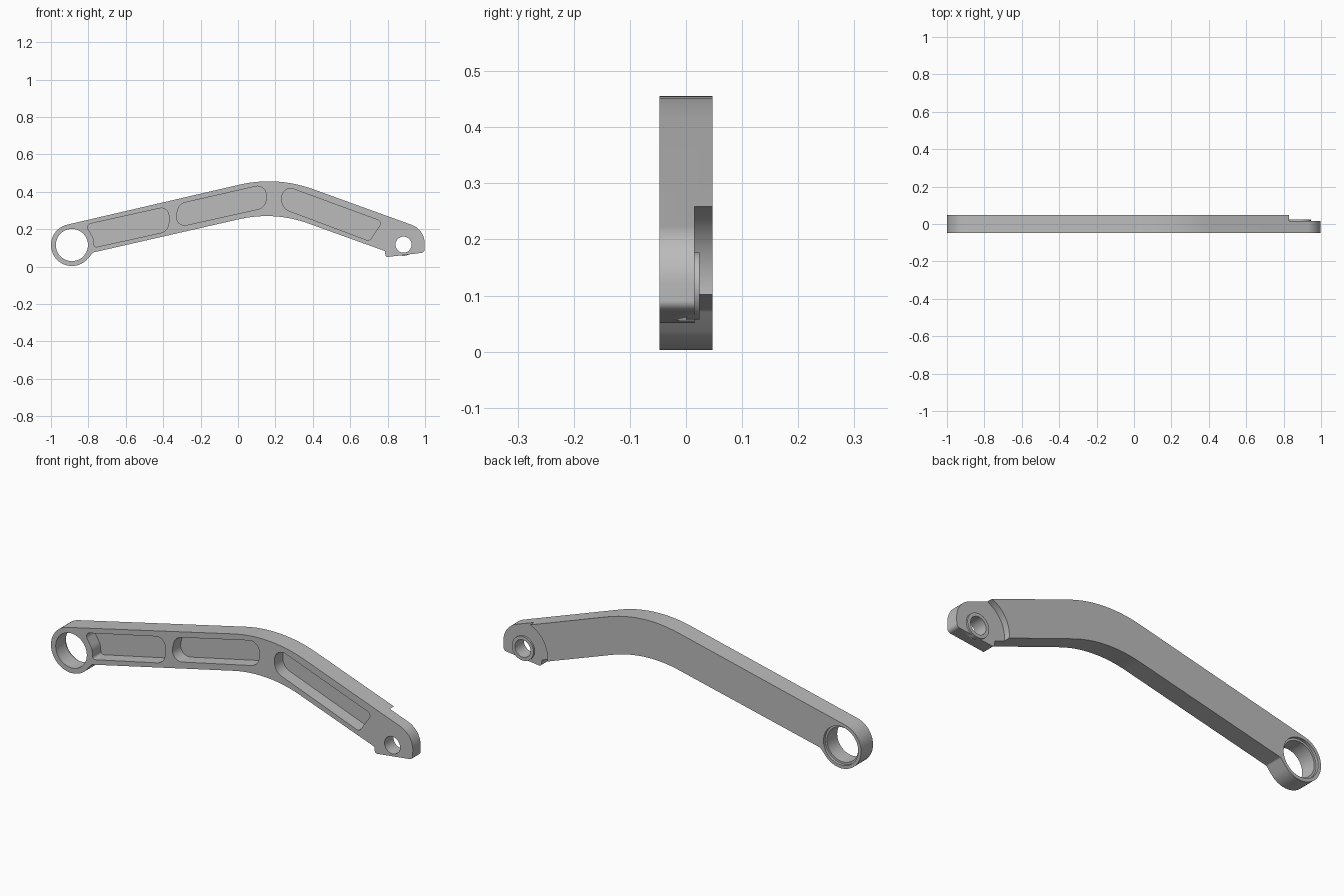
import bpy, bmesh, math
from mathutils import Vector

if "Cube" in bpy.data.objects:
    bpy.data.objects.remove(bpy.data.objects["Cube"])

GREY = (0.5, 0.5, 0.5, 1)
metal = bpy.data.materials.new("satin_grey")
metal.use_nodes = True
metal.diffuse_color = GREY
metal.node_tree.nodes["Principled BSDF"].inputs["Base Color"].default_value = GREY

FRONT, BACK, EAR_BACK, FLOOR = -0.047, 0.047, 0.015, 0.018
EYE, EAR = (-0.888, 0.115), (0.885, 0.117)


def arc(center, radius, start, end, steps):
    angles = [math.radians(start + (end - start) * i / steps) for i in range(steps + 1)]
    return [(center[0] + radius * math.cos(a), center[1] + radius * math.sin(a)) for a in angles]


def fillet(corners, steps=8):
    """Round each (x, z, radius) corner of a closed profile; radius 0 stays sharp."""
    out = []
    for i, (x, z, r) in enumerate(corners):
        p = Vector((x, z))
        if r == 0:
            out.append((x, z))
            continue
        a = (Vector(corners[i - 1][:2]) - p).normalized()
        b = (Vector(corners[(i + 1) % len(corners)][:2]) - p).normalized()
        half = a.angle(b) / 2
        start, end = p + a * r / math.tan(half), p + b * r / math.tan(half)
        center = p + (a + b).normalized() * r / math.sin(half)
        u, v = start - center, end - center
        for k in range(steps + 1):
            w = u.lerp(v, k / steps).normalized() * r
            out.append(tuple(center + w))
    return out


def prism(name, profile, y0, y1):
    """Extrude an xz profile from y0 to y1."""
    bm = bmesh.new()
    face = bm.faces.new([bm.verts.new((x, y0, z)) for x, z in profile])
    top = bmesh.ops.extrude_face_region(bm, geom=[face])["geom"]
    bmesh.ops.translate(bm, vec=(0, y1 - y0, 0),
                        verts=[g for g in top if isinstance(g, bmesh.types.BMVert)])
    bmesh.ops.recalc_face_normals(bm, faces=bm.faces)
    mesh = bpy.data.meshes.new(name)
    bm.to_mesh(mesh)
    bm.free()
    mesh.materials.append(metal)
    obj = bpy.data.objects.new(name, mesh)
    bpy.context.collection.objects.link(obj)
    return obj


def disc(name, center, radius, y0, y1):
    return prism(name, arc(center, radius, 0, 360, 48)[:-1], y0, y1)


def combine(target, tool, operation):
    tool.hide_render = True
    mod = target.modifiers.new(tool.name, 'BOOLEAN')
    mod.operation, mod.solver, mod.object = operation, 'EXACT', tool
    bpy.context.view_layer.objects.active = target
    bpy.ops.object.modifier_apply(modifier=mod.name)
    bpy.data.objects.remove(tool)


# Bent arm outline: large eye, knee bend, ear with a flat foot
eye_arc = [(x, z, 0) for x, z in arc(EYE, 0.112, 102, 315, 32)]
outline = eye_arc + [
    (-0.775, 0.075, 0.015), (0.194, 0.296, 0.65),
    (0.785, 0.083, 0), (0.79, 0.05, 0.012), (0.997, 0.075, 0.018),
    (1.0, 0.197, 0.105), (0.207, 0.484, 0.69),
]
arm = prism("bent_arm", fillet(outline, 12), FRONT, BACK)

# Weight-saving pockets open to the front
pockets = [
    [(-0.815, 0.223, 0.02), (-0.774, 0.155, 0.06), (-0.768, 0.102, 0.012),
     (-0.37, 0.19, 0.055), (-0.37, 0.322, 0.04)],
    [(-0.315, 0.335, 0.055), (-0.345, 0.206, 0.045),
     (0.15, 0.316, 0.055), (0.15, 0.441, 0.045)],
    [(0.235, 0.437, 0.045), (0.235, 0.312, 0.06),
     (0.702, 0.137, 0.02), (0.772, 0.24, 0.02)],
]
for corners in pockets:
    combine(arm, prism("pocket_cutter", fillet(corners), FRONT - 0.05, FLOOR), 'DIFFERENCE')

# Ear thinned from the back, with a raised boss around its bore
combine(arm, disc("ear_recess", EAR, 0.153, EAR_BACK, BACK + 0.05), 'DIFFERENCE')
combine(arm, disc("ear_boss", EAR, 0.06, 0.0, 0.024), 'UNION')
combine(arm, disc("ear_bore", EAR, 0.043, FRONT - 0.05, BACK + 0.05), 'DIFFERENCE')

# Eye bore with a shallow seat at the back
combine(arm, disc("eye_bore", EYE, 0.086, FRONT - 0.05, BACK + 0.05), 'DIFFERENCE')
combine(arm, disc("eye_seat", EYE, 0.096, BACK - 0.014, BACK + 0.05), 'DIFFERENCE')

bpy.ops.object.select_all(action='DESELECT')
arm.select_set(True)
bpy.context.view_layer.objects.active = arm
bpy.ops.object.shade_smooth_by_angle(angle=math.radians(30))
